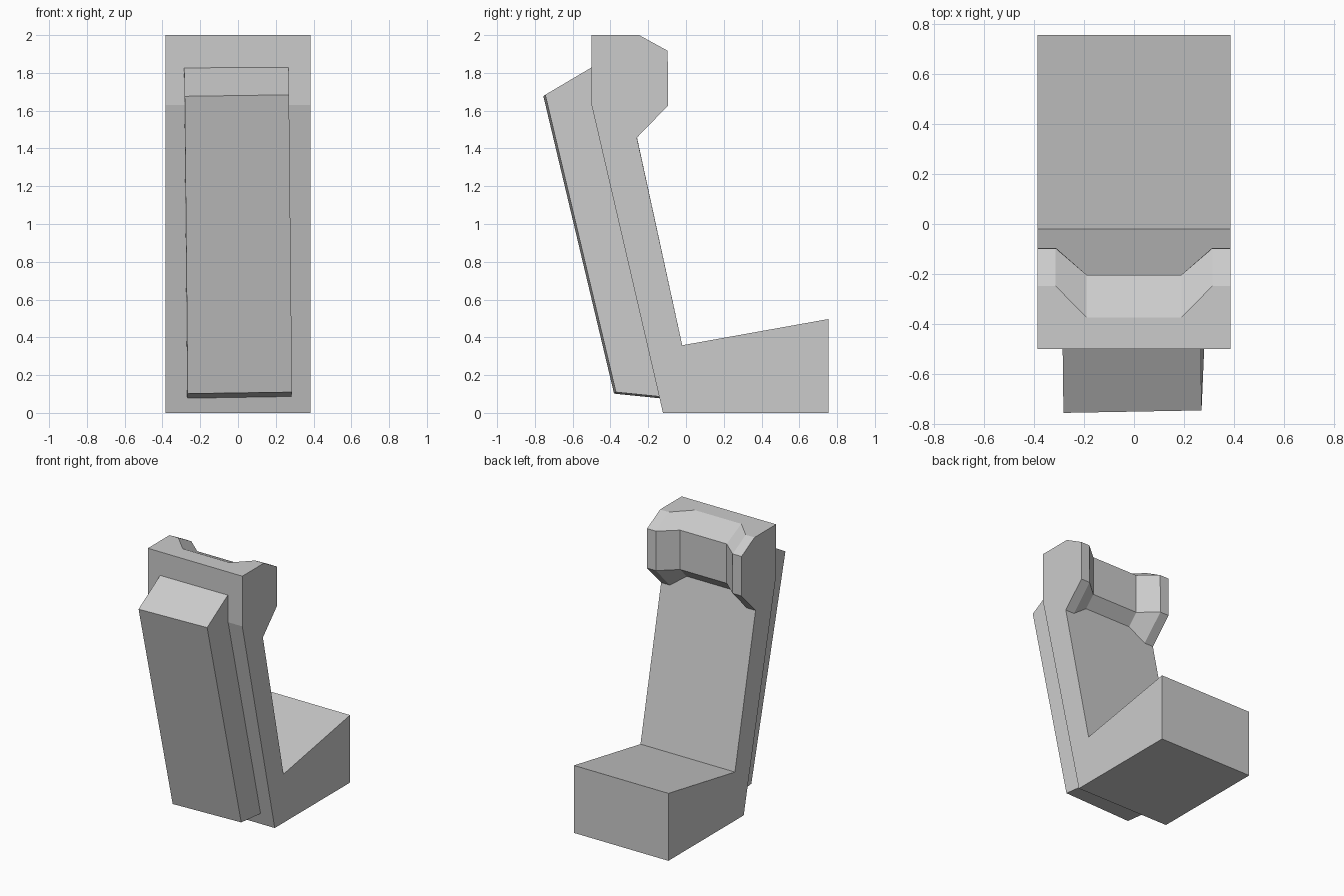
import bpy, bmesh
from math import radians

if "Cube" in bpy.data.objects:
    bpy.data.objects.remove(bpy.data.objects["Cube"])


def loft(name, sections):
    """Closed solid through matching loops of (x, y, z) points."""
    bm = bmesh.new()
    loops = [[bm.verts.new(p) for p in s] for s in sections]
    n = len(loops[0])
    for a, b in zip(loops, loops[1:]):
        for i in range(n):
            j = (i + 1) % n
            bm.faces.new((a[i], a[j], b[j], b[i]))
    bm.faces.new(loops[0])
    bm.faces.new(loops[-1])
    bmesh.ops.recalc_face_normals(bm, faces=bm.faces)
    # merge the coplanar strips into clean flat faces
    bmesh.ops.dissolve_limit(bm, angle_limit=radians(0.5),
                             verts=bm.verts, edges=bm.edges)
    mesh = bpy.data.meshes.new(name)
    bm.to_mesh(mesh)
    bm.free()
    obj = bpy.data.objects.new(name, mesh)
    bpy.context.collection.objects.link(obj)
    return obj


# Seat, backrest and winged headrest: one side profile, recessed in the middle
base = [(-0.5, 1.63), (-0.122, 0), (0.755, 0), (0.755, 0.497), (-0.02, 0.358)]
wing = [(-0.26, 1.457), (-0.095, 1.627), (-0.097, 1.917), (-0.248, 2)]
recess = [(-0.279, 1.548), (-0.203, 1.627), (-0.203, 1.917), (-0.373, 2)]
stations = [(-0.385, wing), (-0.313, wing), (-0.19, recess),
            (0.19, recess), (0.313, wing), (0.385, wing)]
loft("seat_body", [[(x, y, z) for y, z in base + head + [(-0.5, 2)]]
                   for x, head in stations])

# Slightly skewed panel behind the backrest, its front edge buried in the body
panel = [(-0.75, 1.68), (-0.376, 0.106), (-0.10, 0.078), (-0.42, 1.875)]
shift = [-0.006, 0.010, 0.007, -0.010]
loft("back_panel", [[(s * 0.276 + dx, y + s * 0.005, z + s * 0.004)
                     for (y, z), dx in zip(panel, shift)] for s in (-1, 1)])
